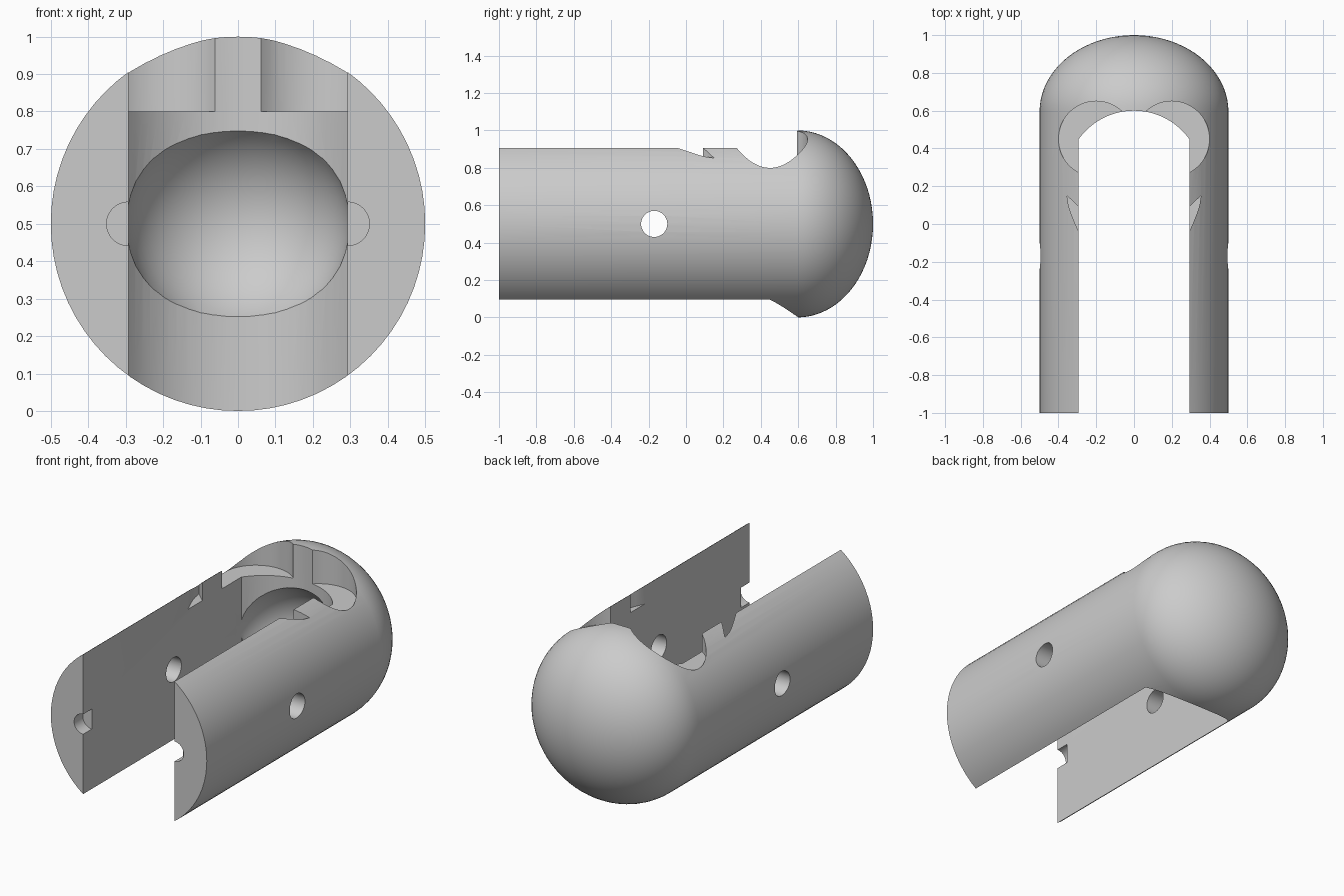
import bpy, bmesh
from math import pi, sin, cos, asin, radians
from mathutils import Matrix, Vector

if "Cube" in bpy.data.objects:
    bpy.data.objects.remove(bpy.data.objects["Cube"], do_unlink=True)

R, MID = 0.5, 0.5            # body radius and axis height
CAP_Y = 0.595                # where the rounded end begins
SLOT = 0.293                 # half width of the slot

grey = bpy.data.materials.new("plain_grey")
grey.use_nodes = True
colour = (0.6, 0.6, 0.6, 1)
grey.diffuse_color = colour
grey.node_tree.nodes["Principled BSDF"].inputs["Base Color"].default_value = colour


def finish(bm, name):
    bmesh.ops.recalc_face_normals(bm, faces=bm.faces)
    mesh = bpy.data.meshes.new(name)
    bm.to_mesh(mesh)
    bm.free()
    obj = bpy.data.objects.new(name, mesh)
    bpy.context.collection.objects.link(obj)
    mesh.materials.append(grey)
    return obj


def prism(name, outline, z0, z1):
    bm = bmesh.new()
    face = bm.faces.new([bm.verts.new((x, y, z0)) for x, y in outline])
    top = bmesh.ops.extrude_face_region(bm, geom=[face])["geom"]
    bmesh.ops.translate(bm, vec=(0, 0, z1 - z0),
                        verts=[v for v in top if isinstance(v, bmesh.types.BMVert)])
    return finish(bm, name)


def rod(name, radius, length, centre, axis, segments=48):
    bm = bmesh.new()
    turn = Vector((0, 0, 1)).rotation_difference(Vector(axis)).to_matrix().to_4x4()
    bmesh.ops.create_cone(bm, cap_ends=True, segments=segments, radius1=radius,
                          radius2=radius, depth=length,
                          matrix=Matrix.Translation(centre) @ turn)
    return finish(bm, name)


def cut(target, cutter):
    cutter.hide_render = True
    mod = target.modifiers.new("cut", "BOOLEAN")
    mod.operation, mod.solver, mod.object = "DIFFERENCE", "EXACT", cutter
    bpy.context.view_layer.objects.active = target
    bpy.ops.object.modifier_apply(modifier=mod.name)
    bpy.data.objects.remove(cutter, do_unlink=True)


# Round body with a domed back end, turned about the long axis
bm = bmesh.new()
steps = 20
profile = [(0, -1), (R, -1)]
profile += [(R * cos(a), CAP_Y + (1 - CAP_Y) * sin(a))
            for a in (i * pi / 2 / steps for i in range(steps))] + [(0, 1)]
verts = [bm.verts.new((r, y, MID)) for r, y in profile]
edges = [bm.edges.new(pair) for pair in zip(verts, verts[1:])]
bmesh.ops.spin(bm, geom=verts + edges, cent=(0, 0, MID), axis=(0, 1, 0),
               angle=2 * pi, steps=72, use_merge=True)
bmesh.ops.remove_doubles(bm, verts=bm.verts, dist=0.0001)
body = finish(bm, "slotted_body")

# Full-height slot, open at the front, with a curved back wall
wall_r, wall_y = 0.36, 0.24
half = asin(SLOT / wall_r)
arc = [(wall_r * sin(t), wall_y + wall_r * cos(t))
       for t in (half * (1 - i / 12) for i in range(25))]
cut(body, prism("slot", [(-SLOT, -1.2), (SLOT, -1.2)] + arc, -0.5, 1.5))

# Ball-shaped recess in the back wall
bm = bmesh.new()
bmesh.ops.create_uvsphere(bm, u_segments=48, v_segments=24, radius=0.298,
                          matrix=Matrix.Translation((0, 0.436, MID))
                          @ Matrix.Rotation(radians(90), 4, "X"))
cut(body, finish(bm, "ball_recess"))

# Cross hole through both arms
cut(body, rod("cross_hole", 0.07, 1.6, (0, -0.17, MID), (1, 0, 0)))

# Matching cuts on both arms
notch = [(0.25, -0.04), (0.293, -0.04), (0.315, 0.01), (0.335, 0.06),
         (0.347, 0.1), (0.355, 0.15), (0.25, 0.052)]
for side in (1, -1):
    # round pocket at the top, by the dome
    cut(body, rod("top_pocket", 0.2, 0.6, (side * 0.2, 0.45, 1.1), (0, 0, 1), 64))
    # slanted catch notch in the top edge
    cut(body, prism("catch_notch", [(side * x, y) for x, y in notch], 0.8, 1.3))
    # half-round seat in the front end
    cut(body, rod("front_seat", 0.058, 0.28, (side * SLOT, -1.06, MID), (0, 1, 0)))

bpy.ops.object.select_all(action="DESELECT")
body.select_set(True)
bpy.context.view_layer.objects.active = body
bpy.ops.object.shade_smooth_by_angle(angle=radians(30))
